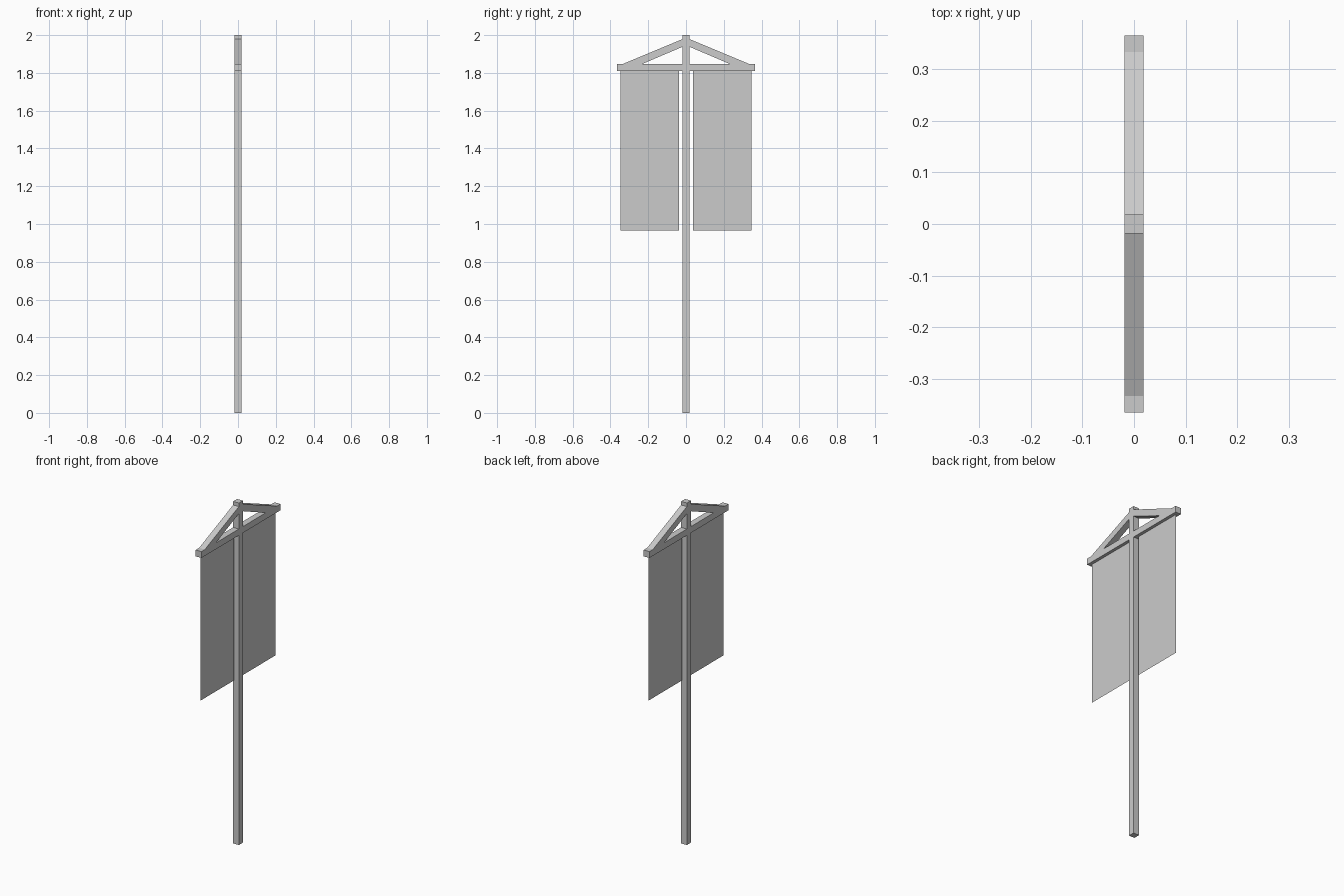
import bpy

if "Cube" in bpy.data.objects:
    bpy.data.objects.remove(bpy.data.objects["Cube"])

HALF = 0.0185  # half thickness of all timber


def make(name, verts, faces):
    mesh = bpy.data.meshes.new(name)
    mesh.from_pydata(verts, [], faces)
    mesh.update()
    obj = bpy.data.objects.new(name, mesh)
    bpy.context.collection.objects.link(obj)
    return obj


def prism(name, profile):
    """Extrude a counter-clockwise (y, z) profile across the timber thickness."""
    n = len(profile)
    verts = [(x, y, z) for x in (-HALF, HALF) for y, z in profile]
    faces = [tuple(reversed(range(n))), tuple(range(n, 2 * n))]
    faces += [(i, (i + 1) % n, (i + 1) % n + n, i + n) for i in range(n)]
    return make(name, verts, faces)


def rect(y0, y1, z0, z1):
    return [(y0, z0), (y1, z0), (y1, z1), (y0, z1)]


# Upright pole and horizontal bar
prism("pole", rect(-HALF, HALF, 0, 2))
prism("crossbar", rect(-0.365, 0.365, 1.811, 1.848))

# Mirrored pairs: sloping braces and hanging cloths
brace = [(HALF, 1.938), (0.23, 1.848), (0.333, 1.848), (HALF, 1.979)]
for side, s in (("left", -1), ("right", 1)):
    profile = [(s * y, z) for y, z in brace]
    prism("brace_" + side, profile if s > 0 else profile[::-1])
    cloth = rect(0.038, 0.348, 0.965, 1.811)
    make("banner_" + side, [(0, s * y, z) for y, z in cloth],
         [(0, 1, 2, 3) if s > 0 else (3, 2, 1, 0)])
